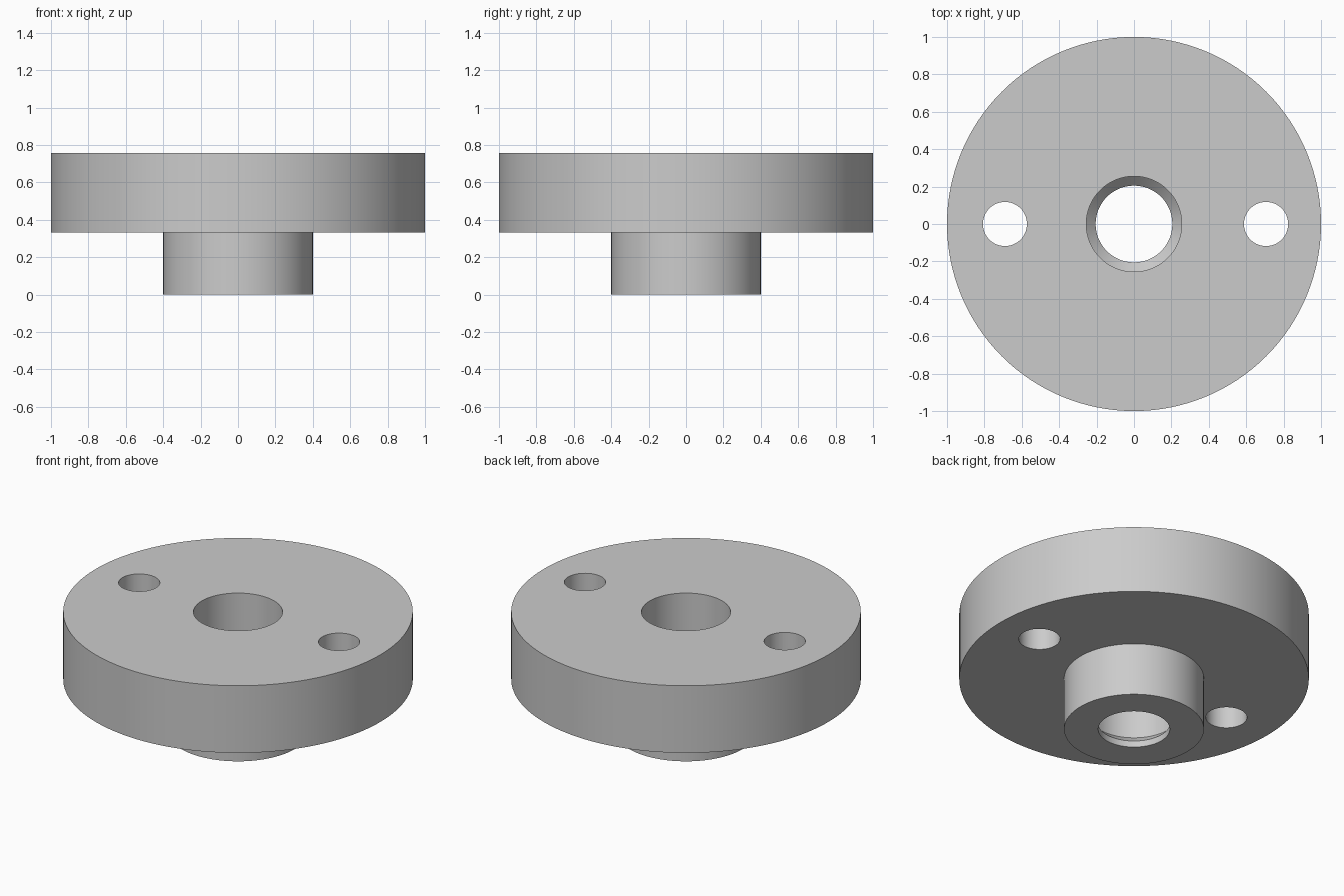
import bpy, bmesh, math

SEGMENTS = 128

cube = bpy.data.objects.get("Cube")
if cube:
    bpy.data.objects.remove(cube, do_unlink=True)

grey = bpy.data.materials.new("plain grey")
grey.use_nodes = True
colour = (0.6, 0.6, 0.6, 1)
grey.diffuse_color = colour
grey.node_tree.nodes["Principled BSDF"].inputs["Base Color"].default_value = colour


def lathe(name, profile):
    """Spin a closed (radius, height) outline around the z axis."""
    bm = bmesh.new()
    verts = [bm.verts.new((r, 0, z)) for r, z in profile]
    edges = [bm.edges.new((v, verts[(i + 1) % len(verts)])) for i, v in enumerate(verts)]
    bmesh.ops.spin(bm, geom=verts + edges, axis=(0, 0, 1), cent=(0, 0, 0),
                   angle=math.tau, steps=SEGMENTS, use_merge=True)
    bmesh.ops.remove_doubles(bm, verts=bm.verts, dist=1e-5)
    bmesh.ops.recalc_face_normals(bm, faces=bm.faces)
    mesh = bpy.data.meshes.new(name)
    bm.to_mesh(mesh)
    bm.free()
    obj = bpy.data.objects.new(name, mesh)
    bpy.context.collection.objects.link(obj)
    mesh.materials.append(grey)
    return obj


# Round plate with hub below and a centre bore that narrows at a conical seat
flange = lathe("hub_flange", [
    (0.205, 0), (0.4, 0), (0.4, 0.333), (1, 0.333), (1, 0.757),
    (0.255, 0.757), (0.255, 0.09), (0.205, 0.04)])

# Two bolt holes through the plate
for side, x in (("right", -0.69), ("left", 0.706)):
    bpy.ops.mesh.primitive_cylinder_add(vertices=64, radius=0.118, depth=1, location=(x, 0, 0.55))
    cutter = bpy.context.object
    cutter.name = "bolt_hole_cutter_" + side
    cutter.data.materials.append(grey)
    cut = flange.modifiers.new("bolt_hole_" + side, "BOOLEAN")
    cut.operation = "DIFFERENCE"
    cut.solver = "EXACT"
    cut.object = cutter
    bpy.ops.object.select_all(action="DESELECT")
    flange.select_set(True)
    bpy.context.view_layer.objects.active = flange
    bpy.ops.object.modifier_apply(modifier=cut.name)
    bpy.data.objects.remove(cutter, do_unlink=True)

# Smooth round walls, crisp rims
bpy.ops.object.shade_smooth_by_angle(angle=math.radians(30))
